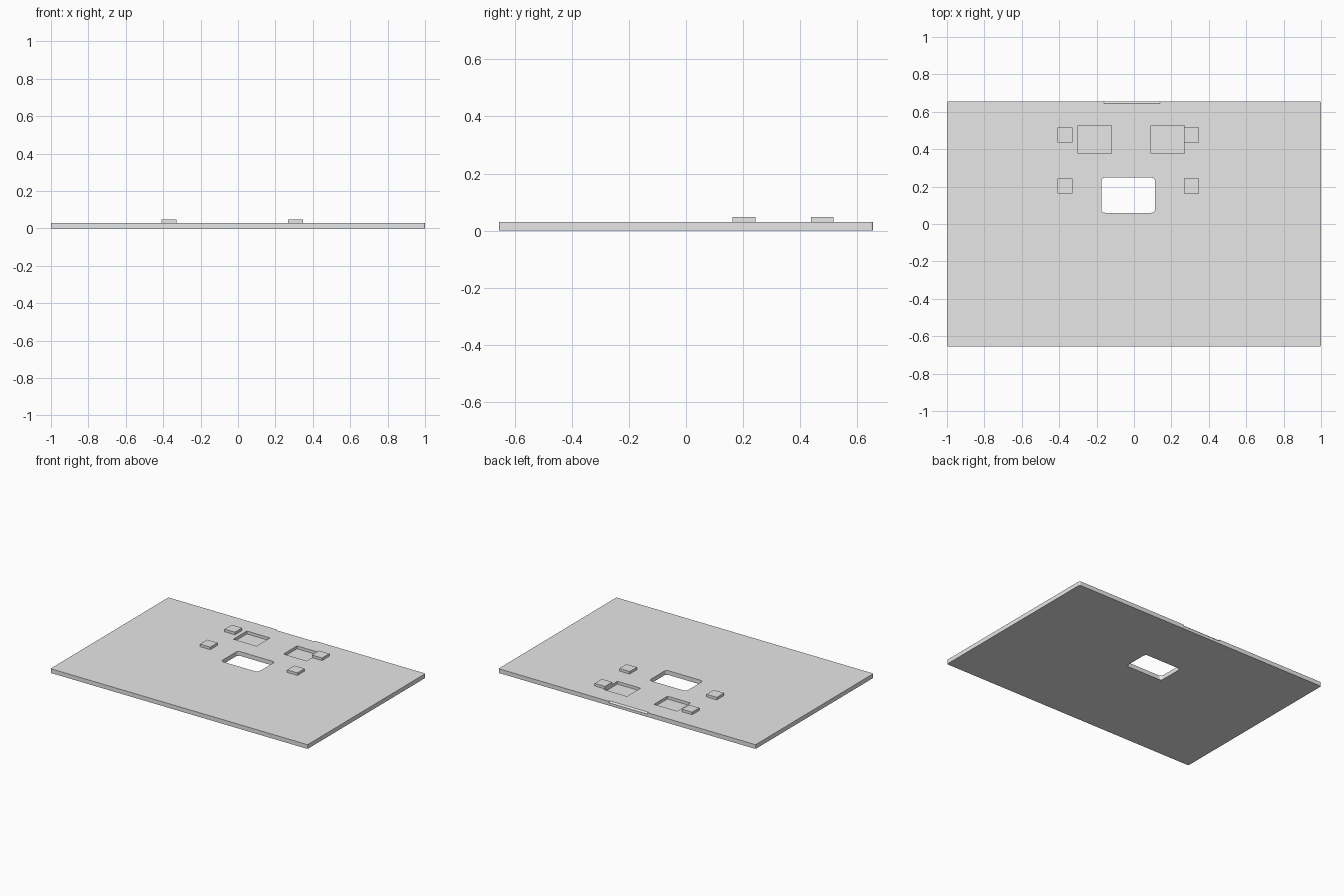
import bpy
import bmesh
from math import cos, sin, pi

cube = bpy.data.objects.get("Cube")
if cube:
    bpy.data.objects.remove(cube)

# One plain grey for the whole panel
grey = bpy.data.materials.new("light_grey")
grey.use_nodes = True
colour = (0.8, 0.8, 0.8, 1)
grey.diffuse_color = colour
grey.node_tree.nodes["Principled BSDF"].inputs["Base Color"].default_value = colour

THICK = 0.03
BACK = 0.655


def prism(name, outline, axis, start, end):
    """Extrude a 2D outline along an axis (0 = x, 2 = z)."""
    bm = bmesh.new()

    def point(p, level):
        return (level, *p) if axis == 0 else (*p, level)

    face = bm.faces.new([bm.verts.new(point(p, start)) for p in outline])
    top = bmesh.ops.extrude_face_region(bm, geom=[face])["geom"]
    moved = [v for v in top if isinstance(v, bmesh.types.BMVert)]
    for v in moved:
        v.co[axis] = end
    bmesh.ops.recalc_face_normals(bm, faces=bm.faces)
    mesh = bpy.data.meshes.new(name)
    bm.to_mesh(mesh)
    bm.free()
    mesh.materials.append(grey)
    obj = bpy.data.objects.new(name, mesh)
    bpy.context.collection.objects.link(obj)
    return obj


def slab(name, x0, x1, y0, y1, z0, z1, radius=0, steps=5):
    """Upright block, with rounded vertical corners if a radius is given."""
    if not radius:
        outline = [(x0, y0), (x1, y0), (x1, y1), (x0, y1)]
    else:
        centres = [(x1 - radius, y1 - radius), (x0 + radius, y1 - radius),
                   (x0 + radius, y0 + radius), (x1 - radius, y0 + radius)]
        outline = []
        for i, (cx, cy) in enumerate(centres):
            for s in range(steps + 1):
                a = (i + s / steps) * pi / 2
                outline.append((cx + radius * cos(a), cy + radius * sin(a)))
    return prism(name, outline, 2, z0, z1)


# Main panel
panel = slab("panel", -1, 1, -BACK, BACK, 0, THICK, 0.008)

# Through opening, two shallow pockets and the bevelled lip on the back edge
cutters = [
    slab("opening_cutter", -0.175, 0.113, 0.06, 0.248, -0.1, 0.1, 0.02),
    slab("right_pocket_cutter", -0.30, -0.12, 0.377, 0.527, 0.01, 0.1),
    slab("left_pocket_cutter", 0.09, 0.27, 0.377, 0.527, 0.01, 0.1),
    prism("lip_cutter", [(BACK - 0.02, THICK + 0.01), (BACK + 0.01, THICK - 0.02),
                         (BACK + 0.01, THICK + 0.01)], 0, -0.16, 0.14),
]
for cutter in cutters:
    cutter.hide_render = True
    mod = panel.modifiers.new(cutter.name, "BOOLEAN")
    mod.operation = "DIFFERENCE"
    mod.solver = "EXACT"
    mod.object = cutter

# Bake the cuts and discard the cutters
graph = bpy.context.evaluated_depsgraph_get()
cut_mesh = bpy.data.meshes.new_from_object(panel.evaluated_get(graph))
panel.modifiers.clear()
panel.data = cut_mesh
for cutter in cutters:
    bpy.data.objects.remove(cutter)

# Four raised square pads
PAD = 0.08
for side, x in (("right", -0.41), ("left", 0.268)):
    for row, y in (("front", 0.163), ("back", 0.437)):
        slab(f"{row}_{side}_pad", x, x + PAD, y, y + PAD, THICK, 0.048)
